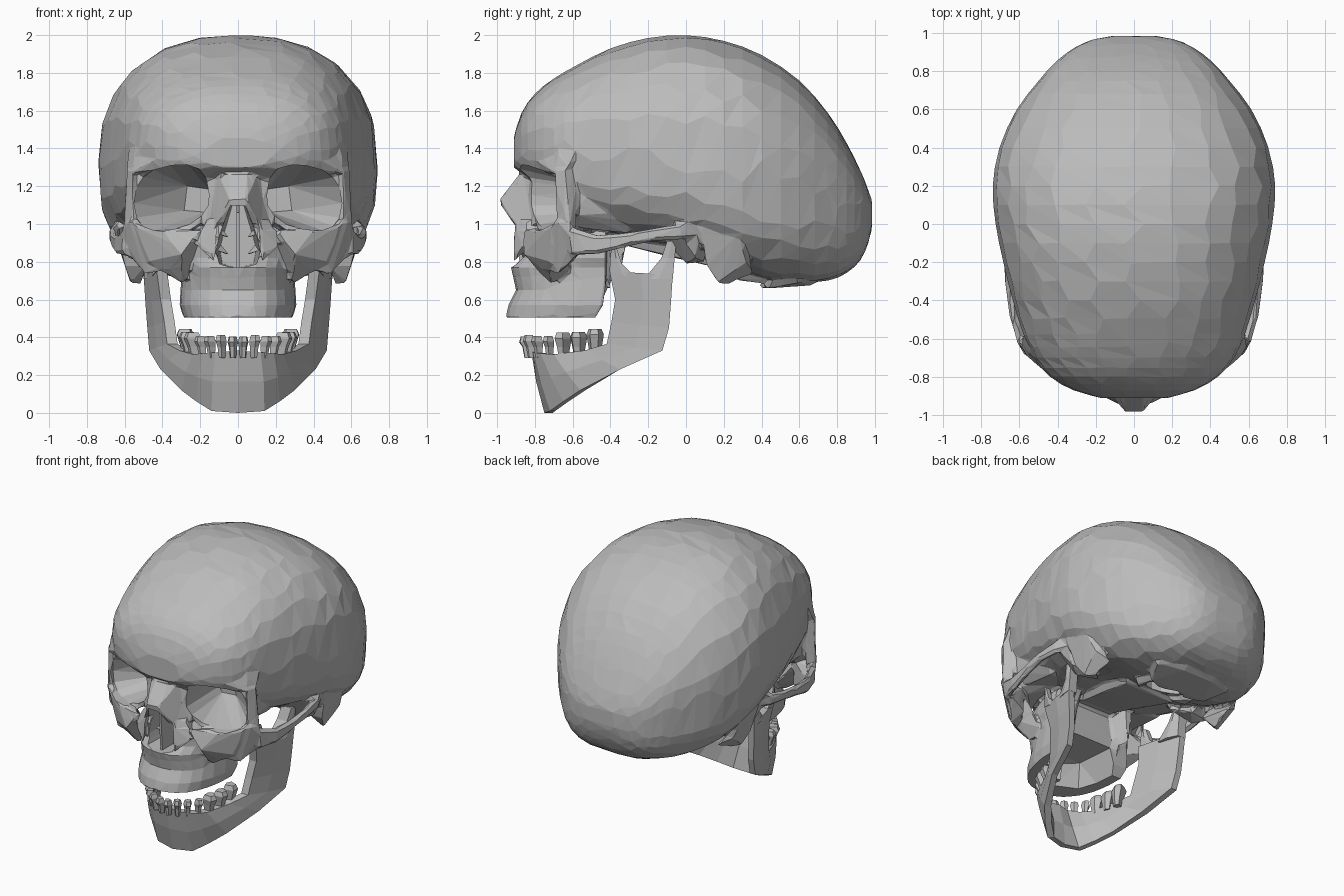
import bpy, bmesh, math, random
from mathutils import Vector

random.seed(4)
cube = bpy.data.objects.get("Cube")
if cube:
    bpy.data.objects.remove(cube)

bone = bpy.data.materials.new("grey bone")
bone.use_nodes = True
COLOUR = (0.5, 0.5, 0.5, 1)
bone.diffuse_color = COLOUR
bone.node_tree.nodes["Principled BSDF"].inputs["Base Color"].default_value = COLOUR


def flip(pts):
    return [(-x, y, z) for x, y, z in pts]


def both(*pts):
    return list(pts) + flip(pts)


def power(v, e):
    return math.copysign(abs(v) ** e, v)


def merge(bm, part):
    bmesh.ops.recalc_face_normals(part, faces=part.faces)
    tmp = bpy.data.meshes.new("tmp")
    part.to_mesh(tmp)
    part.free()
    bm.from_mesh(tmp)
    bpy.data.meshes.remove(tmp)


def add_loft(bm, rings, mirror=False):
    """Skin closed rings of equal length and cap both ends."""
    for sign in ((1, -1) if mirror else (1,)):
        part = bmesh.new()
        vs = [[part.verts.new((sign * x, y, z)) for x, y, z in r] for r in rings]
        n = len(vs[0])
        for a, b in zip(vs, vs[1:]):
            for i in range(n):
                part.faces.new((a[i], a[(i + 1) % n], b[(i + 1) % n], b[i]))
        part.faces.new(vs[0])
        part.faces.new(vs[-1])
        merge(bm, part)


def add_hull(bm, pts, mirror=False):
    """Convex chunk of bone around a few points."""
    for group in ((pts, flip(pts)) if mirror else (pts,)):
        part = bmesh.new()
        for p in group:
            part.verts.new(p)
        res = bmesh.ops.convex_hull(part, input=part.verts)
        inner = {g for g in res["geom_interior"] if isinstance(g, bmesh.types.BMVert)}
        bmesh.ops.delete(part, geom=list(inner), context='VERTS')
        merge(bm, part)


def finish(name, bm):
    me = bpy.data.meshes.new(name)
    bm.to_mesh(me)
    bm.free()
    me.materials.append(bone)
    ob = bpy.data.objects.new(name, me)
    bpy.context.collection.objects.link(ob)
    return ob


def halfway(rows):
    """Insert a smooth in-between row after each row."""
    out = []
    for i in range(len(rows) - 1):
        p, a, b, n = (Vector(rows[min(max(k, 0), len(rows) - 1)]) for k in (i - 1, i, i + 1, i + 2))
        out += [a, (a + b) * .5625 - (p + n) * .0625]
    return out + [Vector(rows[-1])]


skull = bmesh.new()

# Braincase: cross sections from forehead to back (y, half width, bottom, middle, top)
SECTIONS = [
    (-.912, .17, 1.30, 1.37, 1.46), (-.87, .32, 1.27, 1.40, 1.59),
    (-.80, .44, 1.22, 1.42, 1.69), (-.70, .525, 1.14, 1.41, 1.77), (-.58, .58, 1.03, 1.40, 1.84),
    (-.40, .635, .95, 1.38, 1.93), (-.20, .685, .90, 1.36, 1.985),
    (0, .725, .86, 1.34, 2.0), (.20, .74, .78, 1.32, 1.97),
    (.40, .705, .71, 1.28, 1.895), (.60, .615, .69, 1.22, 1.76),
    (.75, .50, .70, 1.18, 1.59), (.85, .41, .74, 1.14, 1.43),
    (.925, .31, .81, 1.10, 1.28), (.965, .22, .90, 1.08, 1.18), (.985, .12, .98, 1.06, 1.12)]
rings = []
for y, w, lo, mid, hi in halfway(SECTIONS):
    ring = []
    for i in range(24):
        a = math.tau * (i + random.uniform(-.25, .25)) / 24
        c, s = math.cos(a), math.sin(a)
        e = .85 if s > 0 else .64
        ring.append((w * power(c, e), y, mid + power(s, e) * ((hi - mid) if s > 0 else (mid - lo))))
    rings.append(ring)
add_loft(skull, rings)

# Upper jaw: horizontal arches (z, half width, front, back)
rings = []
for z, w, f, b in [(.505, .29, -.955, -.48), (.57, .31, -.94, -.44), (.65, .305, -.90, -.43),
                   (.72, .30, -.915, -.42), (.77, .30, -.93, -.42), (.82, .32, -.88, -.42),
                   (.93, .31, -.88, -.42), (1.06, .17, -.87, -.42)]:
    rings.append([(w * power(math.cos(math.pi * i / 14), .85),
                   b + (f - b) * power(math.sin(math.pi * i / 14), .85), z) for i in range(15)])
add_loft(skull, rings)

# Brow ridge, temple and nose bridge
add_hull(skull, both((.08, -.90, 1.31), (.08, -.91, 1.40), (.28, -.87, 1.35), (.34, -.83, 1.43)))
add_hull(skull, [(.08, -.90, 1.31), (.15, -.89, 1.40), (.30, -.87, 1.34), (.36, -.82, 1.42), (.10, -.6, 1.28),
                 (.46, -.78, 1.33), (.555, -.70, 1.27), (.56, -.66, 1.36), (.52, -.6, 1.45), (.45, -.55, 1.3)], True)
add_hull(skull, [(.555, -.69, 1.27), (.54, -.685, 1.38), (.50, -.68, 1.52), (.57, -.56, 1.45), (.59, -.62, 1.3),
                 (.4, -.55, 1.5), (.4, -.55, 1.25)], True)
add_hull(skull, both((.13, -.78, 1.32), (.05, -.87, 1.28), (.045, -.985, 1.13), (.04, -.975, 1.09),
                     (.16, -.81, 1.02), (.11, -.91, 1.0)))
add_hull(skull, [(.10, -.91, 1.0), (.17, -.84, 1.02), (.14, -.91, .86), (.22, -.86, .88), (.18, -.75, .95), (.12, -.92, .79)], True)
add_hull(skull, both((.16, -.78, .95), (.14, -.78, 1.32), (.14, -.38, .9), (.14, -.38, 1.3)))


# Eye sockets: a funnel of bone, hollowed later
def socket(scale, tip, y_back, forward=None):
    pts = []
    for i in range(16):
        c = power(math.cos(math.tau * i / 16), .8)
        s = power(math.sin(math.tau * i / 16), .8)
        x, z = .355 + .195 * scale * c, 1.14 + .17 * scale * s - .03 * c
        y = -.83 + .18 * (c + 1) / 2
        pts += [(x, y, z), (.22 + tip * c, y_back, 1.13 + tip * s)]
        if forward:
            pts.append((x, forward, z))
    return pts


add_hull(skull, socket(1.17, .14, -.36), True)

# Sphenoid wing, closing the temple behind the socket
add_hull(skull, [(.54, -.60, 1.38), (.53, -.60, 1.05), (.46, -.58, .98), (.59, -.36, 1.38), (.53, -.32, 1.05),
                 (.45, -.30, .95), (.25, -.45, 1.3), (.25, -.42, .98)], True)

# Cheekbone, outer socket post and cheek arch
add_hull(skull, [(.20, -.86, .97), (.40, -.80, .96), (.54, -.71, .99), (.48, -.72, .80), (.29, -.72, .68),
                 (.30, -.86, .84), (.36, -.76, .76), (.28, -.62, .74), (.45, -.60, .95)], True)
add_hull(skull, [(.40, -.80, .96), (.58, -.68, 1.02), (.625, -.60, .95), (.61, -.55, .86),
                 (.49, -.68, .735), (.40, -.73, .75), (.44, -.60, .80), (.45, -.60, .97)], True)
add_hull(skull, [(.55, -.69, 1.0), (.61, -.62, .97), (.56, -.58, .97), (.555, -.70, 1.28),
                 (.59, -.64, 1.29), (.53, -.56, 1.32)], True)
ARCH = [(.59, -.61, .91, .08), (.63, -.48, .89, .055), (.652, -.32, .915, .038),
        (.66, -.16, .945, .035), (.645, -.03, .96, .045), (.60, .06, .98, .06)]
add_loft(skull, [[(x + dx * .022, y, z + dz * h) for dx, dz in ((1, -.6), (1, .6), (0, 1), (-1, .6), (-1, -.6), (0, -1))]
                 for x, y, z, h in ARCH], True)

# Skull base: ear region, mastoid, centre block, wing plates and rear knobs
add_hull(skull, [(.64, -.06, .99), (.64, .10, 1.0), (.42, -.12, .92), (.40, .1, .80),
                 (.58, .05, .82), (.50, 0, .79), (.3, 0, .83), (.35, -.1, 1.0)], True)
add_hull(skull, [(.645, .07, .98), (.655, .28, .95), (.60, .11, .78), (.57, .17, .69),
                 (.52, .21, .675), (.48, .12, .78), (.50, .36, .74), (.60, .32, .80)], True)
add_hull(skull, both((.12, -.45, .92), (.2, -.40, 1.1), (.14, -.1, .83), (.2, .16, .77),
                     (.24, .2, .95), (.2, -.2, 1.0)))
add_hull(skull, [(.17, -.44, .66), (.22, -.40, .64), (.25, -.36, .68), (.13, -.42, .95),
                 (.26, -.30, .98), (.18, -.30, .98)], True)
add_hull(skull, [(.13, .20, .74), (.2, .28, .70), (.19, .42, .68), (.1, .2, .86), (.3, .3, .85), (.2, .5, .8)], True)
add_hull(skull, both((.08, .38, .665), (.22, .44, .66), (.12, .66, .675), (.3, .6, .69), (.34, .5, .8), (.1, .8, .76)))
skull_ob = finish("skull", skull)

# Hollows: sockets, nose opening, palate and spinal opening
hollows = []
bm = bmesh.new()
add_hull(bm, socket(1, .075, -.43, -1.1), True)
hollows.append(finish("socket_cutter", bm))
bm = bmesh.new()
NOSE = [(.04, 1.10), (.085, .99), (.13, .87), (.11, .79), (.03, .77)]
add_hull(bm, both(*[(x * k, y, z) for x, z in NOSE for y, k in ((-1.1, 1), (-.5, .75))]))
hollows.append(finish("nose_cutter", bm))
bm = bmesh.new()
add_hull(bm, both((.0, -.86, .45), (.17, -.78, .45), (.23, -.6, .45), (.23, -.35, .45),
                  (0, -.76, .64), (.12, -.70, .66), (.16, -.35, .67)))
hollows.append(finish("palate_cutter", bm))
bm = bmesh.new()
bmesh.ops.create_cone(bm, cap_ends=True, segments=12, radius1=.14, radius2=.11, depth=.5)
bmesh.ops.translate(bm, verts=bm.verts, vec=(0, .31, .76))
hollows.append(finish("spine_cutter", bm))

# Fuse the bone, carve it, then reduce it to irregular flat facets
fuse = skull_ob.modifiers.new("fuse", 'REMESH')
fuse.mode = 'VOXEL'
fuse.voxel_size = .013
for h in hollows:
    h.hide_render = True
    cut = skull_ob.modifiers.new("carve", 'BOOLEAN')
    cut.operation = 'DIFFERENCE'
    cut.object = h
facet = skull_ob.modifiers.new("facet", 'DECIMATE')
facet.ratio = .022
mesh = bpy.data.meshes.new_from_object(skull_ob.evaluated_get(bpy.context.evaluated_depsgraph_get()))
skull_ob.modifiers.clear()
skull_ob.data = mesh
mesh.materials.clear()
mesh.materials.append(bone)
for p in mesh.polygons:
    p.use_smooth = False
    p.material_index = 0
for h in hollows:
    bpy.data.objects.remove(h)

# Nose septum and side scrolls
bm = bmesh.new()
add_hull(bm, both((.008, -.88, .77), (.008, -.5, .77), (.008, -.90, 1.06), (.008, -.5, 1.1)))
for z in (.86, .95):
    add_hull(bm, [(.11, -.78, z), (.05, -.76, z - .02), (.06, -.55, z - .02), (.11, -.55, z), (.09, -.7, z + .03)], True)
finish("nose_septum", bm)

# Lower jaw: pairs of lower/rear edge and upper/front edge points
JAW = [((0, -.75, 0), (0, -.82, .33)), ((.14, -.72, .01), (.12, -.81, .32)), ((.22, -.65, .06), (.19, -.77, .315)),
       ((.30, -.56, .12), (.24, -.70, .31)), ((.41, -.35, .23), (.31, -.54, .33)),
       ((.47, -.125, .33), (.375, -.42, .365)), ((.48, -.09, .45), (.39, -.395, .48)),
       ((.49, -.08, .58), (.41, -.375, .60)), ((.50, -.07, .73), (.43, -.405, .75))]
CORONOID = [((.455, -.26, .71), (.43, -.405, .75)), ((.45, -.34, .79), (.435, -.40, .84)), ((.445, -.37, .88), (.44, -.39, .88))]
CONDYLE = [((.50, -.07, .71), (.47, -.22, .71)), ((.50, -.06, .82), (.485, -.13, .82)), ((.50, -.05, .91), (.50, -.10, .91))]


def jaw_rings(pairs, t):
    out = []
    for lo, hi in pairs:
        lo, hi = Vector(lo), Vector(hi)
        # thickness points from the arch toward the mouth
        inward = Vector((0, 1, 0)) if lo.x == 0 else Vector((-1, .8 if lo.x < .35 else 0, 0)).normalized()
        mid = (lo + hi) / 2 - inward * .008
        out.append([lo, mid, hi, hi + inward * t, mid + inward * (t + .015), lo + inward * t * .8])
    return out


bm = bmesh.new()
add_loft(bm, jaw_rings(JAW, .055), True)
add_loft(bm, jaw_rings(CORONOID, .04), True)
add_loft(bm, jaw_rings(CONDYLE, .08), True)
finish("lower_jaw", bm)

# Lower teeth around the dental arch
bm = bmesh.new()
for i in range(7):
    a = math.radians(6 + 13 * i)
    x, y = .265 * math.sin(a), -.44 - .40 * math.cos(a)
    along = Vector((math.cos(a) * .27, math.sin(a) * .41, 0)).normalized()
    out = Vector((along.y, -along.x, 0))
    w, d, top = (.026, .026, .405 + .003 * i) if i < 4 else (.042, .04, .42 + .016 * (i - 4))
    top += random.uniform(-.008, .008)
    base = Vector((x, y, .29))
    levels = [(0, .6, 0), (.06, .85, .005), (top - .32, 1.1, .015), (top - .29, .8, .015)]
    add_loft(bm, [[base + Vector((0, 0, h)) + out * (lean + d * k * v) + along * w * k * u
                   for u, v in ((-1, -.6), (-.5, 1), (.5, 1), (1, -.6), (0, -1))] for h, k, lean in levels], True)
finish("lower_teeth", bm)
